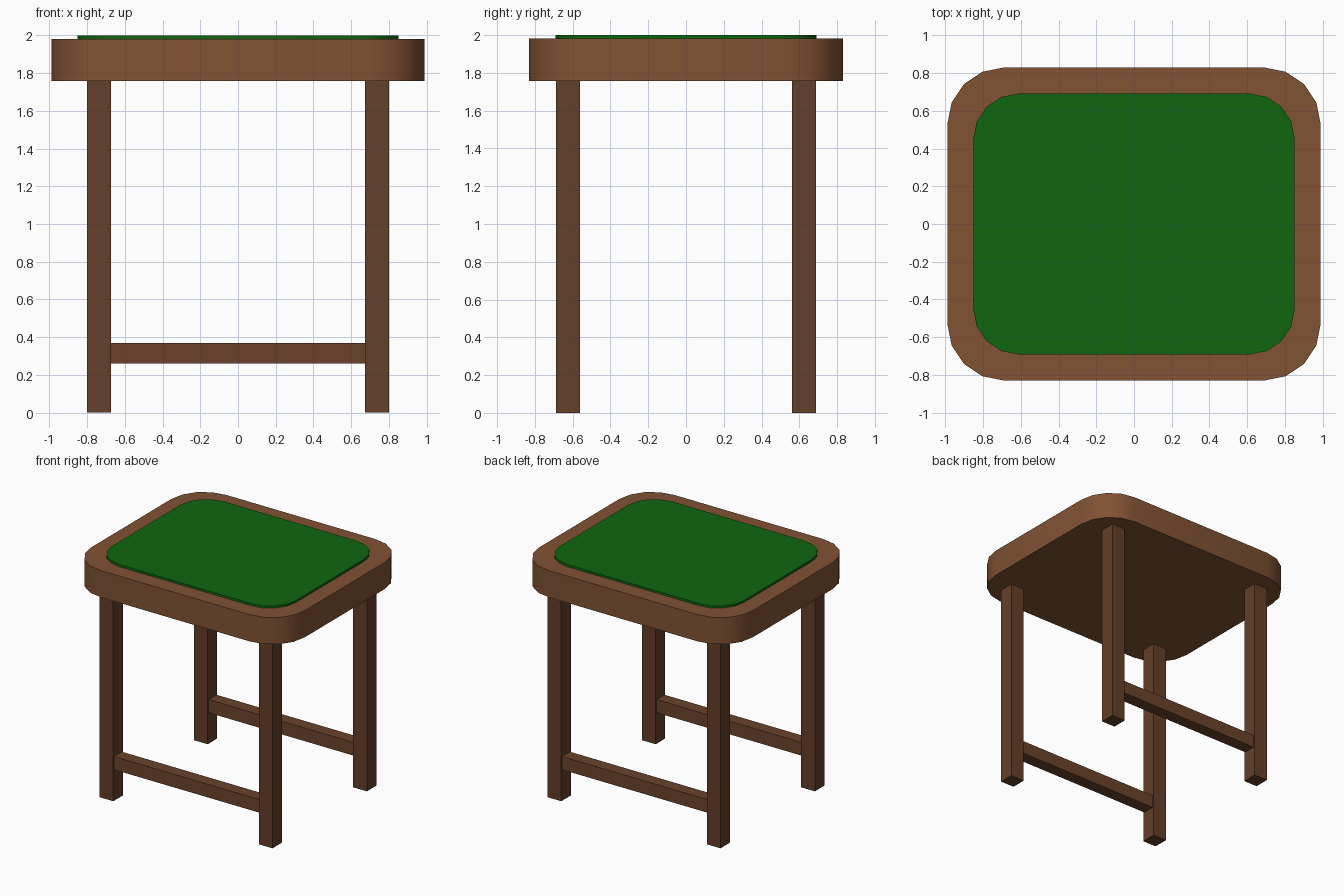
import bpy, bmesh, math

if "Cube" in bpy.data.objects:
    bpy.data.objects.remove(bpy.data.objects["Cube"])


def material(name, rgb):
    mat = bpy.data.materials.new(name)
    mat.diffuse_color = (*rgb, 1)
    mat.use_nodes = True
    mat.node_tree.nodes["Principled BSDF"].inputs["Base Color"].default_value = mat.diffuse_color
    return mat


TOP_WOOD = material("top_wood", (0.22, 0.085, 0.034))
LEG_WOOD = material("leg_wood", (0.127, 0.050, 0.022))
RAIL_WOOD = material("rail_wood", (0.147, 0.056, 0.025))
FELT = material("green_felt", (0.005, 0.13, 0.005))


def finish(name, bm, mat):
    bmesh.ops.recalc_face_normals(bm, faces=bm.faces)
    mesh = bpy.data.meshes.new(name)
    bm.to_mesh(mesh)
    bm.free()
    mesh.materials.append(mat)
    obj = bpy.data.objects.new(name, mesh)
    bpy.context.collection.objects.link(obj)
    return obj


def box(name, center, size, mat):
    bm = bmesh.new()
    bmesh.ops.create_cube(bm, size=1)
    bmesh.ops.scale(bm, vec=size, verts=bm.verts)
    bmesh.ops.translate(bm, vec=center, verts=bm.verts)
    return finish(name, bm, mat)


def rounded_slab(name, hx, hy, radius, z0, z1, mat, segments=4):
    bm = bmesh.new()
    ring = []
    for i, (sx, sy) in enumerate(((1, 1), (-1, 1), (-1, -1), (1, -1))):
        for k in range(segments + 1):
            a = math.pi / 2 * (i + k / segments)
            ring.append(bm.verts.new((sx * (hx - radius) + radius * math.cos(a),
                                      sy * (hy - radius) + radius * math.sin(a), z0)))
    base = bm.faces.new(ring)
    ext = bmesh.ops.extrude_face_region(bm, geom=[base], use_keep_orig=True)
    verts = [g for g in ext["geom"] if isinstance(g, bmesh.types.BMVert)]
    bmesh.ops.translate(bm, vec=(0, 0, z1 - z0), verts=verts)
    obj = finish(name, bm, mat)
    # Smooth the corner facets, keep the rims sharp
    bpy.ops.object.select_all(action='DESELECT')
    obj.select_set(True)
    bpy.context.view_layer.objects.active = obj
    bpy.ops.object.shade_smooth_by_angle(angle=math.radians(30))
    return obj


# Table top and the raised felt playing surface
rounded_slab("table_top", 0.99, 0.83, 0.30, 1.758, 1.982, TOP_WOOD)
rounded_slab("felt_surface", 0.852, 0.692, 0.24, 1.982, 2.0, FELT)

# Four square legs, with a low rail joining each front and back pair
LEG, LEG_X, LEG_Y, LEG_H = 0.127, 0.738, 0.625, 1.758
for side, sy in (("front", -1), ("back", 1)):
    for hand, sx in (("left", -1), ("right", 1)):
        box(f"{side}_{hand}_leg", (sx * LEG_X, sy * LEG_Y, LEG_H / 2),
            (LEG, LEG, LEG_H), LEG_WOOD)
    box(f"{side}_rail", (0, sy * LEG_Y, 0.315),
        (2 * LEG_X - LEG, 0.105, 0.11), RAIL_WOOD)
